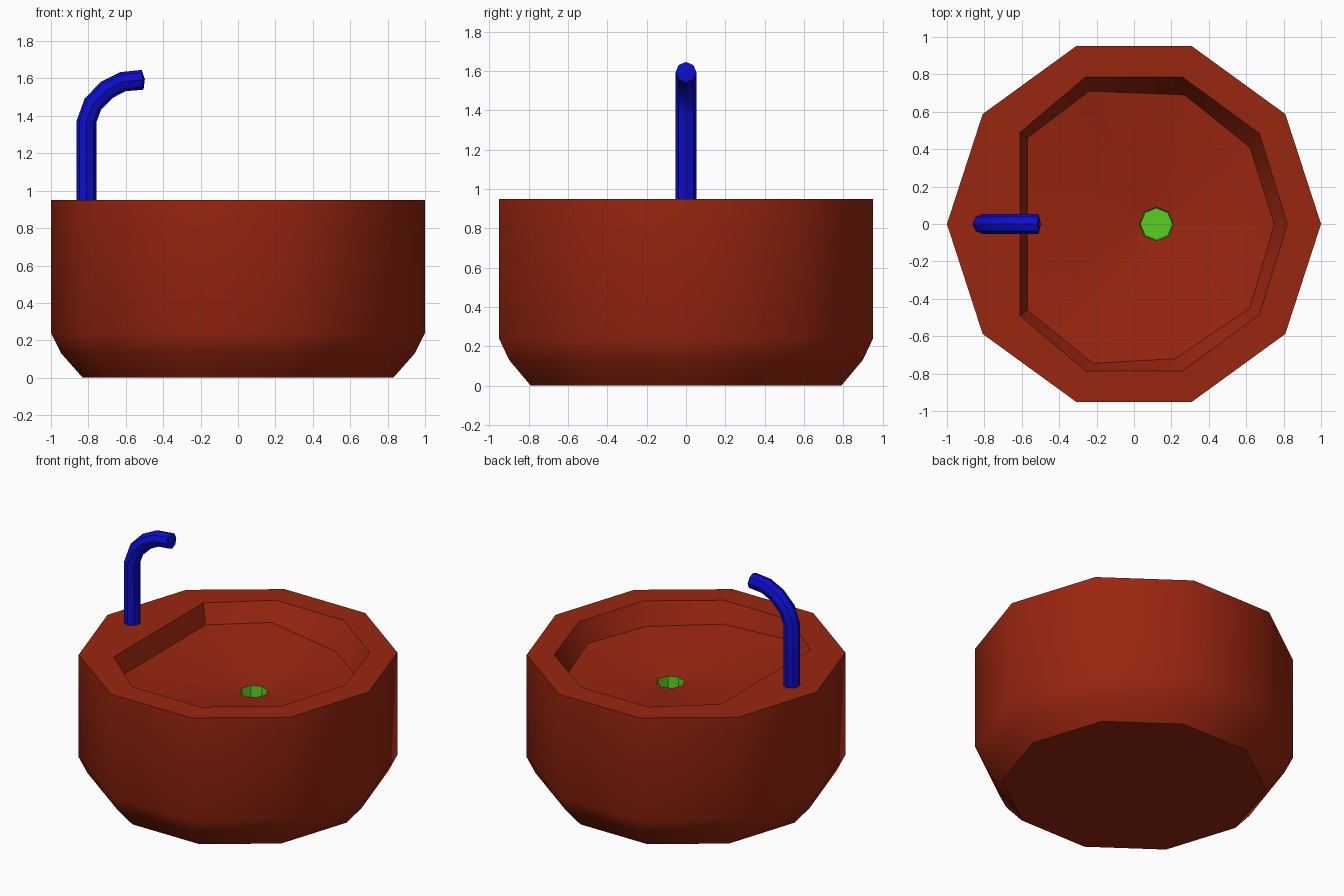
import bpy
import bmesh
from math import sin, cos, tau, radians
from mathutils import Vector

cube = bpy.data.objects.get("Cube")
if cube:
    bpy.data.objects.remove(cube)


def material(name, rgb):
    m = bpy.data.materials.new(name)
    m.use_nodes = True
    m.diffuse_color = (*rgb, 1)
    m.node_tree.nodes["Principled BSDF"].inputs["Base Color"].default_value = (*rgb, 1)
    return m


red = material("brick_red", (0.32, 0.019, 0.005))
green = material("drain_green", (0.1, 0.62, 0.016))
blue = material("tap_blue", (0.004, 0.004, 0.6))


def ring(bm, points):
    return [bm.verts.new(p) for p in points]


def circle(sides, radius, z, cx=0):
    return [(cx + radius * cos(tau * i / sides), radius * sin(tau * i / sides), z)
            for i in range(sides)]


def bridge(bm, a, b, smooth=False, slot=0):
    for i in range(len(a)):
        j = (i + 1) % len(a)
        f = bm.faces.new((a[i], a[j], b[j], b[i]))
        f.smooth = smooth
        f.material_index = slot


def fill_between(bm, a, b):
    edges = []
    for loop in (a, b):
        for i in range(len(loop)):
            edges.append(bm.edges.get((loop[i - 1], loop[i])))
    bmesh.ops.triangle_fill(bm, edges=edges, use_beauty=True, normal=(0, 0, 1))


def finish(bm, name, mats):
    bmesh.ops.recalc_face_normals(bm, faces=bm.faces[:])
    mesh = bpy.data.meshes.new(name)
    bm.to_mesh(mesh)
    bm.free()
    for m in mats:
        mesh.materials.append(m)
    mesh.set_sharp_from_angle(angle=radians(40))
    obj = bpy.data.objects.new(name, mesh)
    bpy.context.collection.objects.link(obj)
    return obj


# Basin: ten-sided outer shell
RIM = 0.95
bm = bmesh.new()
shell = [ring(bm, circle(10, r, z))
         for r, z in ((0.83, 0), (0.945, 0.13), (1, 0.24), (1, RIM))]
for low, high in zip(shell, shell[1:]):
    bridge(bm, low, high, smooth=True)
bm.faces.new(shell[0])

# Bowl: nine-sided opening, flat on the tap side, with slightly uneven floor
half = [(0.82, 0), (0.67, 0.485), (0.26, 0.785), (-0.26, 0.785), (-0.61, 0.49)]
opening = half + [(x, -y) for x, y in reversed(half[1:])]
floor = [(0.75, 0, 0.82), (0.62, 0.41, 0.80), (0.27, 0.69, 0.77),
         (-0.24, 0.71, 0.83), (-0.57, 0.46, 0.82), (-0.57, -0.46, 0.82),
         (-0.22, -0.745, 0.83), (0.22, -0.72, 0.82), (0.62, -0.45, 0.80)]
lip = ring(bm, [(x, y, RIM) for x, y in opening])
base = ring(bm, floor)
bridge(bm, lip, base)

# Drain: green recess in the floor
drain_top = ring(bm, circle(8, 0.09, 0.72, 0.12))
drain_low = ring(bm, circle(8, 0.085, 0.58, 0.12))
bridge(bm, drain_top, drain_low, slot=1)
bm.faces.new(drain_low).material_index = 1

# Rim and sloping floor
fill_between(bm, shell[-1], lip)
fill_between(bm, base, drain_top)
finish(bm, "basin", [red, green])

# Tap: eight-sided tube swept along a bent path
path = [Vector((x, 0, z)) for x, z in
        ((-0.81, 0.93), (-0.81, 1.37), (-0.775, 1.465), (-0.70, 1.54),
         (-0.615, 1.583), (-0.51, 1.593))]
bm = bmesh.new()
rings = []
for i, p in enumerate(path):
    before = path[max(i - 1, 0)]
    after = path[min(i + 1, len(path) - 1)]
    t = (after - before).normalized()
    side = Vector((0, 1, 0))
    up = side.cross(t)
    rings.append(ring(bm, [p + 0.053 * (up * cos(tau * k / 8) + side * sin(tau * k / 8))
                           for k in range(8)]))
for a, b in zip(rings, rings[1:]):
    bridge(bm, a, b)
bm.faces.new(rings[0])
tip = bm.verts.new((-0.498, 0, 1.595))
for k in range(8):
    bm.faces.new((rings[-1][k - 1], rings[-1][k], tip))
finish(bm, "tap", [blue])
